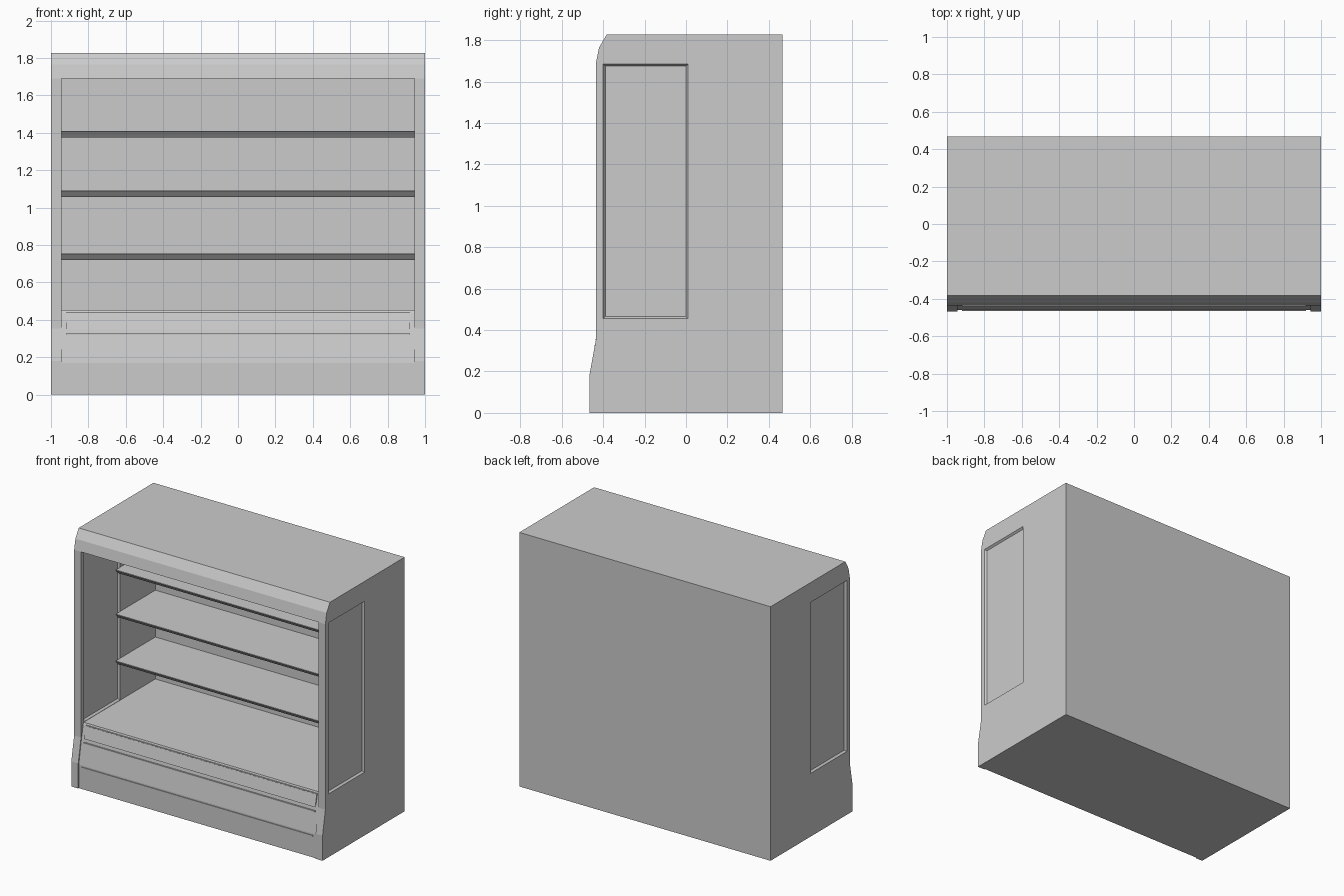
import bpy, bmesh

if "Cube" in bpy.data.objects:
    bpy.data.objects.remove(bpy.data.objects["Cube"])


def prism(name, profile, x0, x1):
    """Extrude a closed (y, z) profile along x."""
    bm = bmesh.new()
    face = bm.faces.new([bm.verts.new((x0, y, z)) for y, z in profile])
    ext = bmesh.ops.extrude_face_region(bm, geom=[face])
    moved = [v for v in ext["geom"] if isinstance(v, bmesh.types.BMVert)]
    bmesh.ops.translate(bm, verts=moved, vec=(x1 - x0, 0, 0))
    bmesh.ops.recalc_face_normals(bm, faces=bm.faces)
    mesh = bpy.data.meshes.new(name)
    bm.to_mesh(mesh)
    bm.free()
    ob = bpy.data.objects.new(name, mesh)
    bpy.context.collection.objects.link(ob)
    return ob


def rect(y0, y1, z0, z1):
    return [(y0, z0), (y1, z0), (y1, z1), (y0, z1)]


def window_cutter(name, x_face, outward):
    """Tapered block that sinks a shallow window into one face of an end panel."""
    y0, y1, z0, z1 = -0.40, 0.01, 0.455, 1.685
    depth, taper = 0.014, 0.010
    ob = prism(name, rect(y0, y1, z0, z1), x_face - outward * depth, x_face + outward * depth)
    cy, cz = (y0 + y1) / 2, (z0 + z1) / 2
    for v in ob.data.vertices:
        s = -1 if (v.co.x - x_face) * outward < 0 else 1
        v.co.y += s * taper * (1 if v.co.y > cy else -1)
        v.co.z += s * taper * (1 if v.co.z > cz else -1)
    ob.hide_render = True
    ob.hide_viewport = True
    return ob


W = 0.945   # inner half width
T = 0.92    # half width of the front trim

canopy = [(-0.435, 1.69), (-0.42, 1.765), (-0.383, 1.828)]

# End panels with recessed windows on both faces
end_profile = [(-0.467, 0), (-0.467, 0.18), (-0.435, 0.355)] + canopy + [(0.467, 1.828), (0.467, 0)]
for side, label in ((-1, "left"), (1, "right")):
    panel = prism(label + "_end_panel", end_profile, side * W, side * 1.0)
    for x, out, where in ((1.0, side, "outer"), (W, -side, "inner")):
        mod = panel.modifiers.new(where + "_window", 'BOOLEAN')
        mod.object = window_cutter(f"{label}_{where}_window_cutter", side * x, out)
        mod.operation = 'DIFFERENCE'
        mod.solver = 'EXACT'

# Cabinet body: base, floor, back wall and canopy in one C-shaped section
body_profile = [(-0.46, 0), (-0.46, 0.17), (-0.43, 0.345), (-0.41, 0.44), (-0.405, 0.453),
                (0.41, 0.453), (0.41, 1.69)] + canopy + [(0.467, 1.828), (0.467, 0)]
prism("cabinet_body", body_profile, -W, W)

# Shelves with a front edge that slopes back underneath
for i, z in enumerate((0.755, 1.092, 1.41)):
    prism(f"shelf_{i + 1}", [(-0.04, z), (-0.04, z - 0.004), (-0.012, z - 0.034),
                             (0.415, z - 0.034), (0.415, z)], -W, W)

# Sloping front plate below the opening
prism("front_plate", [(-0.433, 0.352), (-0.437, 0.352), (-0.418, 0.437), (-0.405, 0.437)], -T, T)

# Thin trim strips along the front
for name, y, z in (("kick_trim", -0.465, 0.155), ("panel_trim", -0.442, 0.323), ("deck_trim", -0.417, 0.438)):
    prism(name, rect(y, y + 0.02, z - 0.004, z + 0.004), -T, T)
